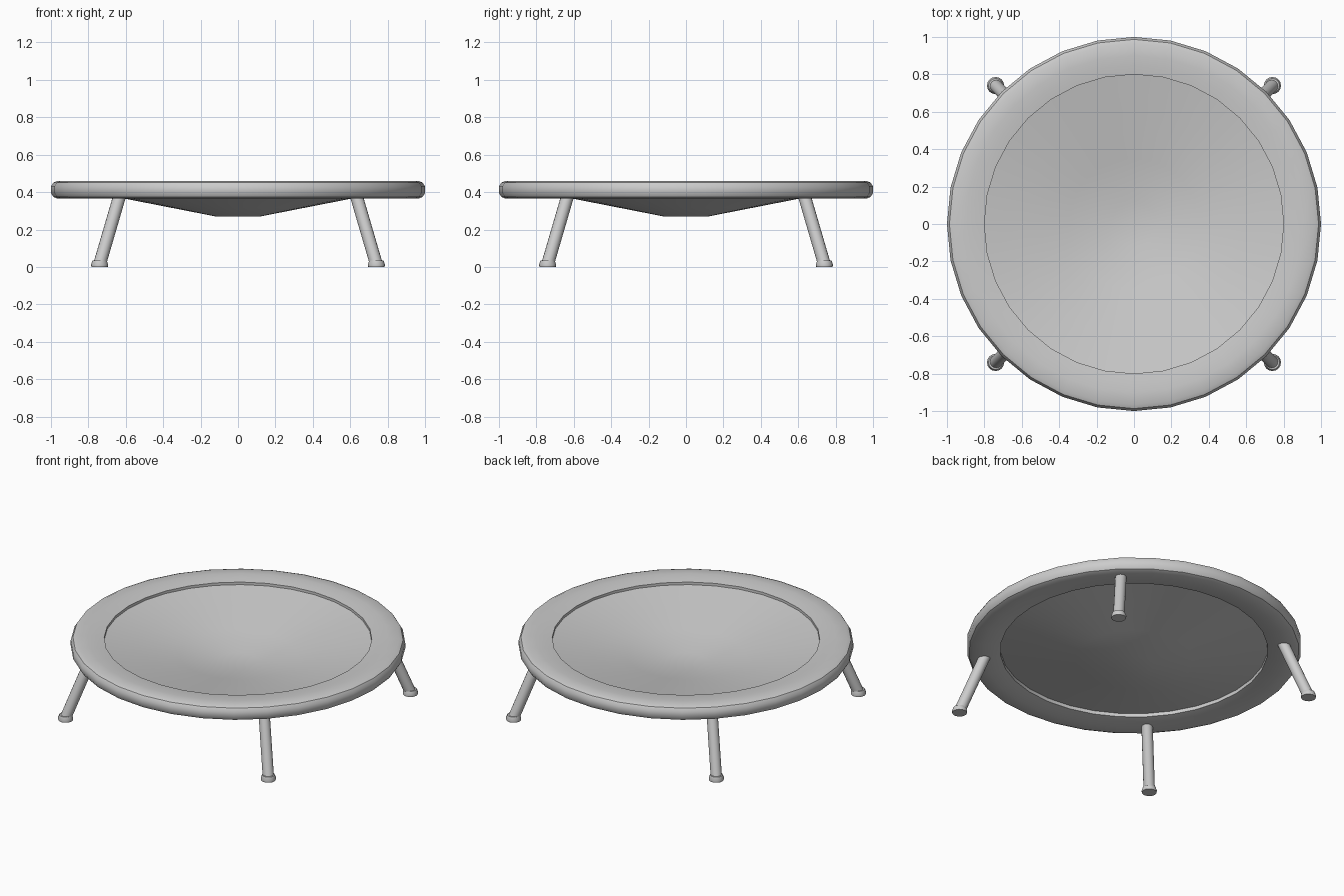
import bpy
import bmesh
import math
from mathutils import Vector

if "Cube" in bpy.data.objects:
    bpy.data.objects.remove(bpy.data.objects["Cube"])


def finish(name, bm):
    bmesh.ops.remove_doubles(bm, verts=bm.verts, dist=1e-5)
    bmesh.ops.recalc_face_normals(bm, faces=bm.faces)
    mesh = bpy.data.meshes.new(name)
    bm.to_mesh(mesh)
    bm.free()
    obj = bpy.data.objects.new(name, mesh)
    bpy.context.collection.objects.link(obj)
    bpy.ops.object.select_all(action='DESELECT')
    obj.select_set(True)
    bpy.context.view_layer.objects.active = obj
    bpy.ops.object.shade_smooth_by_angle(angle=math.radians(35))
    return obj


def lathe(name, profile, sides, center=(0, 0)):
    """Spin a closed (radius, z) profile around a vertical axis."""
    bm = bmesh.new()
    verts = [bm.verts.new((r, 0, z)) for r, z in profile]
    edges = [bm.edges.new((verts[i], verts[(i + 1) % len(verts)]))
             for i in range(len(verts))
             if profile[i][0] > 0 or profile[(i + 1) % len(verts)][0] > 0]
    bmesh.ops.spin(bm, geom=verts + edges, axis=(0, 0, 1), cent=(0, 0, 0),
                   angle=math.tau, steps=sides, use_duplicate=False)
    bmesh.ops.remove_doubles(bm, verts=bm.verts, dist=1e-5)
    bmesh.ops.translate(bm, verts=bm.verts, vec=(*center, 0))
    return finish(name, bm)


def tube(name, a, b, radius, sides):
    """Straight round bar between two points."""
    a, b = Vector(a), Vector(b)
    d = b - a
    bm = bmesh.new()
    bmesh.ops.create_cone(bm, cap_ends=True, segments=sides, radius1=radius,
                          radius2=radius, depth=d.length)
    bmesh.ops.rotate(bm, verts=bm.verts, cent=(0, 0, 0),
                     matrix=d.to_track_quat('Z', 'Y').to_matrix())
    bmesh.ops.translate(bm, verts=bm.verts, vec=(a + b) / 2)
    return finish(name, bm)


# Padded rim
lathe("padded_rim", [
    (0.80, 0.38), (0.80, 0.45), (0.85, 0.457), (0.90, 0.46), (0.965, 0.46),
    (0.987, 0.451), (1.0, 0.43), (1.0, 0.395), (0.987, 0.374),
    (0.965, 0.365), (0.90, 0.365), (0.85, 0.369)], 32)

# Sagging jumping mat
lathe("jumping_mat", [
    (0, 0.30), (0.12, 0.30), (0.35, 0.345), (0.60, 0.394), (0.805, 0.434),
    (0.805, 0.404), (0.60, 0.364), (0.35, 0.315), (0.12, 0.27), (0, 0.27)], 32)

# Splayed legs with flared rubber feet
for sy, side in ((-1, "front"), (1, "back")):
    for sx, hand in ((-1, "left"), (1, "right")):
        tube(f"{side}_{hand}_leg", (sx * 0.738, sy * 0.738, 0.02),
             (sx * 0.627, sy * 0.627, 0.40), 0.034, 16)
        lathe(f"{side}_{hand}_foot", [
            (0, 0), (0.044, 0), (0.046, 0.012), (0.038, 0.034), (0, 0.034)],
            16, (sx * 0.74, sy * 0.74))
